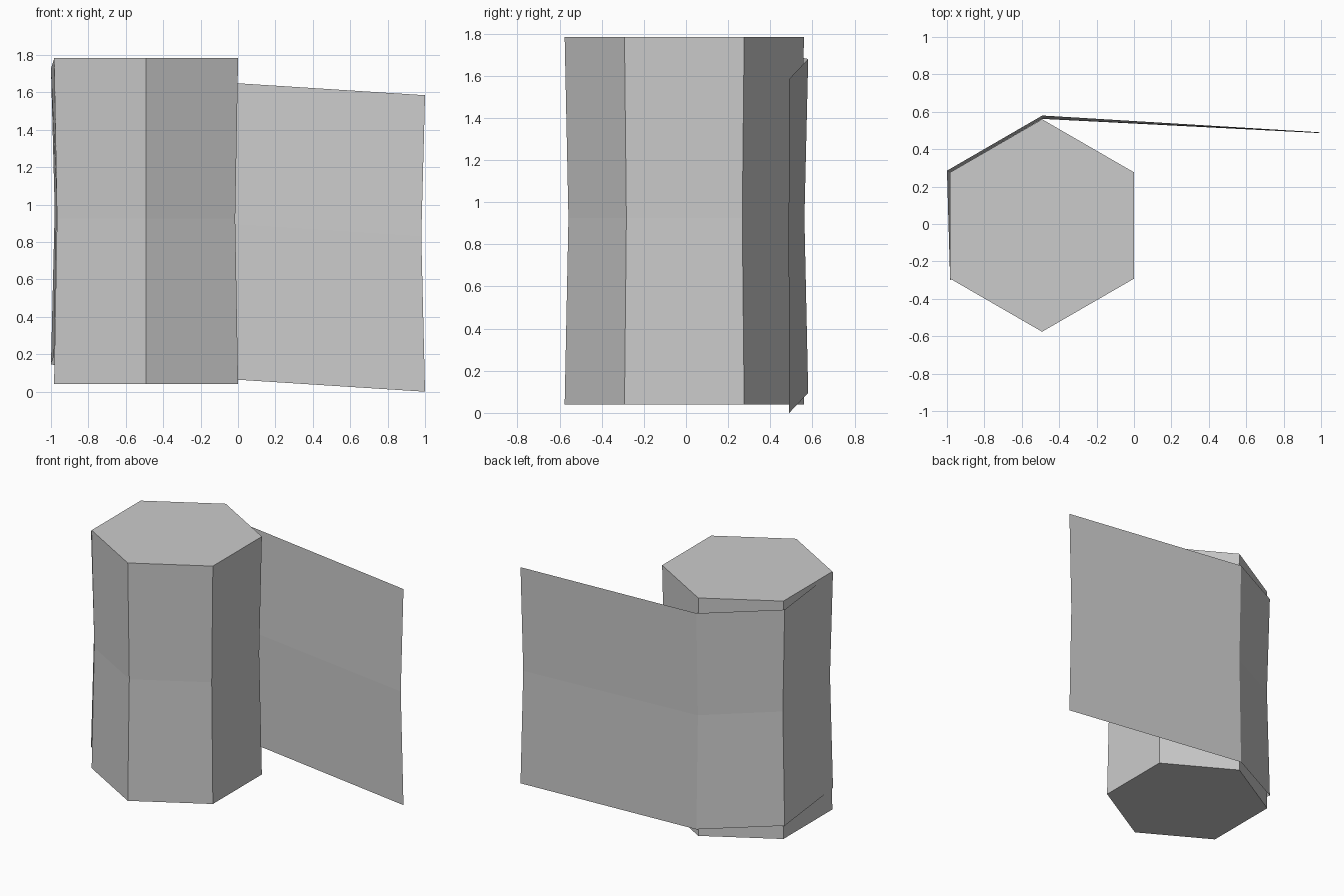
import bpy, bmesh, math

if "Cube" in bpy.data.objects:
    bpy.data.objects.remove(bpy.data.objects["Cube"])

CX, CY = -0.4915, -0.008      # roll axis
Z0, ZM, Z1 = 0.04, 0.925, 1.785


def finish(bm, name):
    mesh = bpy.data.meshes.new(name)
    bm.to_mesh(mesh)
    bm.free()
    obj = bpy.data.objects.new(name, mesh)
    bpy.context.collection.objects.link(obj)
    return obj


def hex_ring(bm, radius, z):
    return [bm.verts.new((CX + radius * math.cos(math.radians(30 + 60 * i)),
                          CY + radius * math.sin(math.radians(30 + 60 * i)), z))
            for i in range(6)]


def bridge(bm, a, b):
    for i in range(6):
        j = (i + 1) % 6
        bm.faces.new((a[i], a[j], b[j], b[i]))


# Hexagonal roll with a slight waist and concentric wound layers on both ends
bm = bmesh.new()
layers = [0.19, 0.25, 0.335, 0.40, 0.485]
profile = ([(r, Z0) for r in layers]
           + [(0.568, Z0), (0.55, ZM), (0.568, Z1)]
           + [(r, Z1) for r in reversed(layers)])
rings = [hex_ring(bm, r, z) for r, z in profile]
for a, b in zip(rings, rings[1:]):
    bridge(bm, a, b)
bm.faces.new(list(reversed(rings[0])))
bm.faces.new(rings[-1])
# separate the flat layer outlines so they read as individual windings
outline = {v for ring in rings[:4] + rings[-4:] for v in ring}
index = {v: k for k, ring in enumerate(rings) for v in ring}
bmesh.ops.split_edges(bm, edges=[e for e in bm.edges
                                 if e.verts[0] in outline
                                 and index[e.verts[0]] == index[e.verts[1]]])
finish(bm, "roll")

# Loose sheet: wraps two sides of the roll, then hangs out as a tail
# each station: outer x, y, waist x, y, bottom z
stations = [(-0.983, -0.30, -0.969, -0.285, 0.195),
            (-1.00, 0.285, -0.98, 0.277, 0.145),
            (-0.49, 0.58, -0.49, 0.562, 0.095),
            (1.00, 0.49, 0.98, 0.487, 0.0)]
bm = bmesh.new()
cols = []
for x, y, mx, my, z in stations:
    cols.append([bm.verts.new((x, y, z)),
                 bm.verts.new((mx, my, z + 0.83)),
                 bm.verts.new((x, y, z + 1.585))])
for a, b in zip(cols, cols[1:]):
    for k in range(2):
        bm.faces.new((a[k], a[k + 1], b[k + 1], b[k]))
finish(bm, "loose_sheet")
